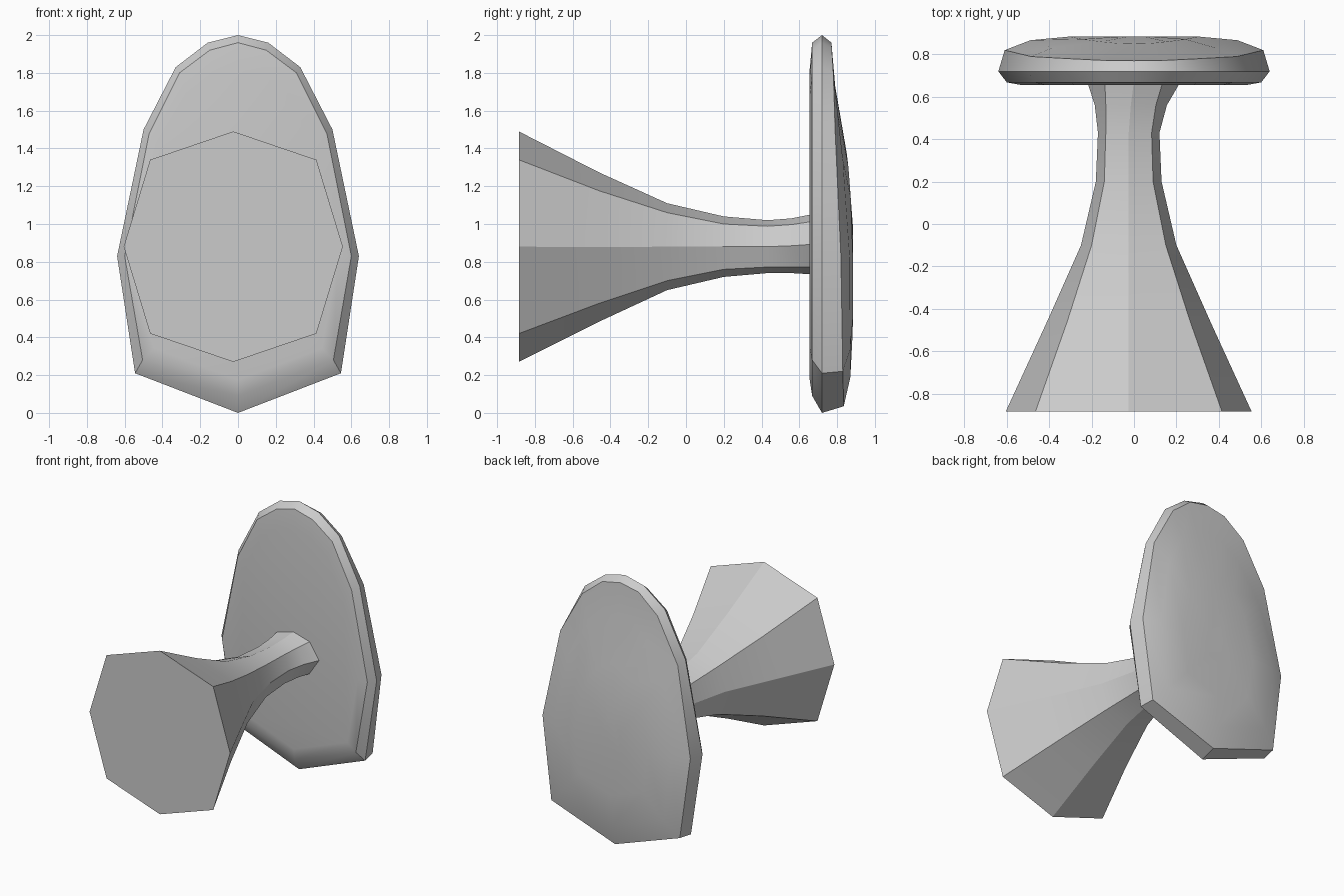
import bpy, bmesh, math

cube = bpy.data.objects.get("Cube")
if cube:
    bpy.data.objects.remove(cube, do_unlink=True)

grey = bpy.data.materials.new("plain grey")
grey.use_nodes = True
COLOUR = (0.6, 0.6, 0.6, 1.0)
grey.diffuse_color = COLOUR
grey.node_tree.nodes["Principled BSDF"].inputs["Base Color"].default_value = COLOUR


def loft(name, rings):
    """Skin a list of equally sized rings and cap both ends."""
    bm = bmesh.new()
    loops = [[bm.verts.new(p) for p in ring] for ring in rings]
    for a, b in zip(loops, loops[1:]):
        for i in range(len(a)):
            j = (i + 1) % len(a)
            bm.faces.new((a[i], a[j], b[j], b[i]))
    bm.faces.new(loops[0])
    bm.faces.new(loops[-1])
    bmesh.ops.recalc_face_normals(bm, faces=bm.faces)
    mesh = bpy.data.meshes.new(name)
    bm.to_mesh(mesh)
    bm.free()
    mesh.materials.append(grey)
    obj = bpy.data.objects.new(name, mesh)
    bpy.context.collection.objects.link(obj)
    bpy.ops.object.select_all(action='DESELECT')
    obj.select_set(True)
    bpy.context.view_layer.objects.active = obj
    bpy.ops.object.shade_smooth_by_angle(angle=math.radians(30))
    return obj


def octagon(y, cx, cz, rx, rz, dx, dz):
    """Eight-sided section: axis points at rx, rz and corners at dx, dz."""
    pts = [(0, rz), (dx, dz), (rx, 0), (dx, -dz),
           (0, -rz), (-dx, -dz), (-rx, 0), (-dx, dz)]
    return [(cx + x, y, cz + z) for x, z in pts]


# Flared stem: y, centre x, centre z, axis radii, corner offsets
STEM = [
    (-0.885, -0.025, 0.88, 0.58, 0.61, 0.44, 0.46),
    (-0.46, -0.025, 0.878, 0.385, 0.395, 0.29, 0.298),
    (-0.10, -0.025, 0.88, 0.225, 0.23, 0.175, 0.18),
    (0.20, -0.025, 0.88, 0.155, 0.16, 0.115, 0.12),
    (0.43, -0.025, 0.88, 0.145, 0.14, 0.108, 0.108),
    (0.56, -0.015, 0.885, 0.17, 0.145, 0.118, 0.112),
    (0.66, -0.002, 0.892, 0.215, 0.158, 0.135, 0.12),
]
loft("flared_stem", [octagon(*s) for s in STEM])


def mirrored(half, ys):
    """Close a half outline (top to bottom) across x = 0."""
    right = [(x, y, z) for (x, z), y in zip(half, ys)]
    return right + [(-x, y, z) for x, y, z in reversed(right[1:-1])]


def shrink(half, f, cz=0.8):
    return [(x * f, cz + (z - cz) * f) for x, z in half]


# Egg-shaped plate: half outlines of the rim, front edge and back edge
RIM = [(0, 2.0), (0.16, 1.96), (0.33, 1.83), (0.5, 1.5), (0.64, 0.83), (0.545, 0.21), (0, 0.0)]
FRONT = [(0, 1.96), (0.15, 1.92), (0.31, 1.8), (0.47, 1.48), (0.6, 0.83), (0.505, 0.28), (0, 0.09)]
BACK = [(0, 1.96), (0.15, 1.93), (0.31, 1.8), (0.485, 1.48), (0.61, 0.83), (0.53, 0.22), (0, 0.035)]
loft("egg_plate", [
    mirrored(shrink(FRONT, 0.88), [0.655] * 7),
    mirrored(FRONT, [0.668] * 7),
    mirrored(RIM, [0.72] * 7),
    mirrored(BACK, [0.77, 0.772, 0.78, 0.79, 0.82, 0.83, 0.835]),
    mirrored(shrink(BACK, 0.8), [0.79, 0.792, 0.80, 0.83, 0.867, 0.87, 0.87]),
    mirrored(shrink(BACK, 0.5), [0.85, 0.852, 0.86, 0.872, 0.884, 0.884, 0.882]),
    mirrored(shrink(BACK, 0.15), [0.885] * 7),
])
